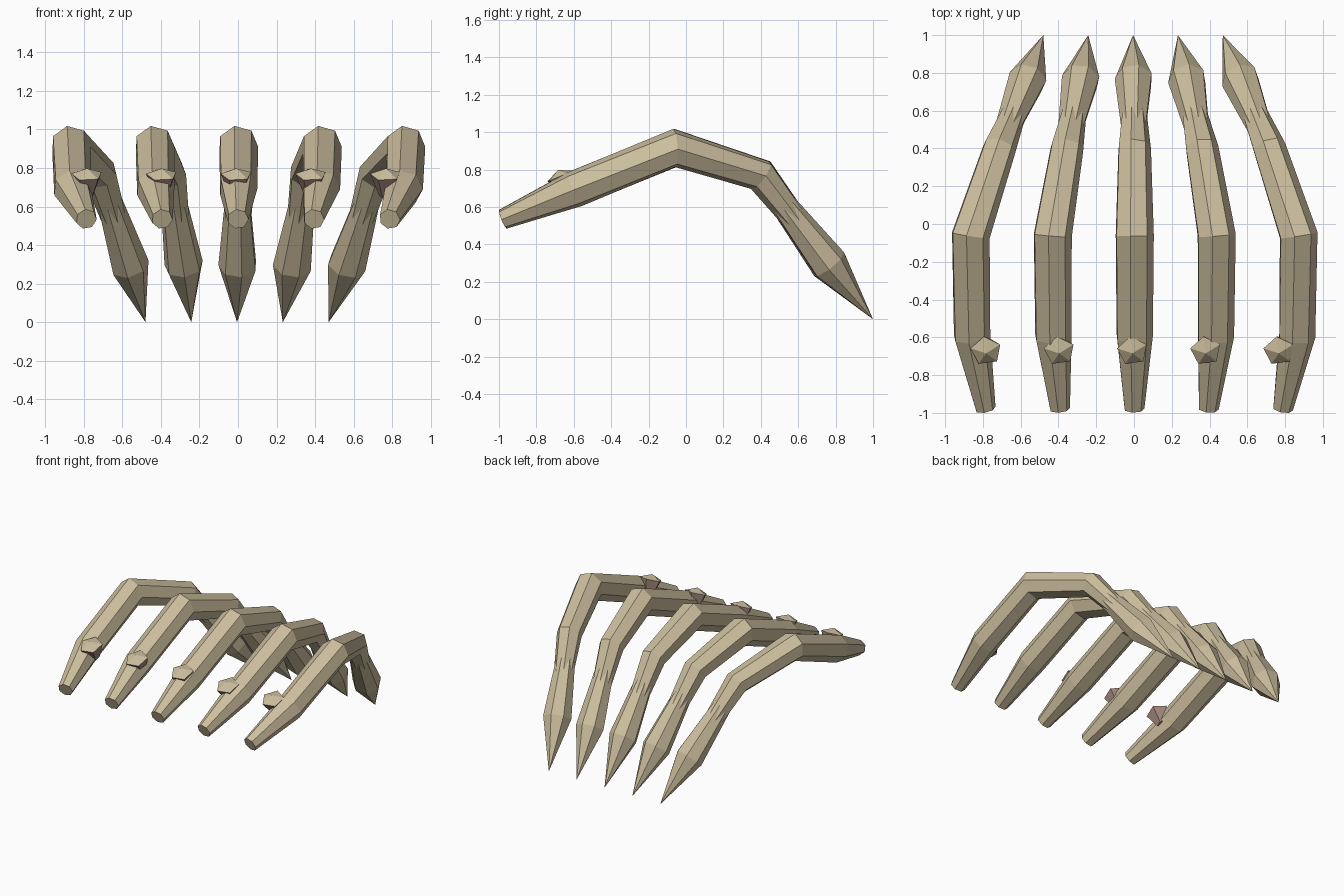
import bpy, bmesh, math
from mathutils import Vector, Matrix

if "Cube" in bpy.data.objects:
    bpy.data.objects.remove(bpy.data.objects["Cube"])

UP = Vector((0, 0, 1))


def material(name, rgb):
    m = bpy.data.materials.new(name)
    m.diffuse_color = (*rgb, 1)
    m.use_nodes = True
    m.node_tree.nodes["Principled BSDF"].inputs["Base Color"].default_value = m.diffuse_color
    return m


bone = material("pale bone", (0.61, 0.52, 0.345))
brown = material("dull reddish brown", (0.37, 0.245, 0.205))


def finish(name, bm, mats):
    bmesh.ops.recalc_face_normals(bm, faces=bm.faces[:])
    me = bpy.data.meshes.new(name)
    bm.to_mesh(me)
    bm.free()
    for m in mats:
        me.materials.append(m)
    ob = bpy.data.objects.new(name, me)
    bpy.context.collection.objects.link(ob)
    return ob


def tube(name, path, sides=7, start=100):
    """Flat faceted tube along (point, radius) pairs; radius 0 makes a point."""
    bm = bmesh.new()
    pts = [Vector(p) for p, r in path]
    rings = []
    for i, (p, r) in enumerate(path):
        a = (pts[i] - pts[i - 1]).normalized() if i else Vector()
        b = (pts[i + 1] - pts[i]).normalized() if i < len(pts) - 1 else Vector()
        t = (a + b).normalized()
        side = t.cross(UP).normalized()
        up = side.cross(t)
        if r == 0:
            rings.append([bm.verts.new(pts[i])])
            continue
        ring = []
        for k in range(sides):
            g = math.radians(start - 360 * k / sides)
            ring.append(bm.verts.new(pts[i] + r * (side * math.cos(g) + up * math.sin(g))))
        rings.append(ring)
    for lo, hi in zip(rings, rings[1:]):
        for k in range(sides):
            n = (k + 1) % sides
            if len(hi) == 1:
                bm.faces.new((lo[k], lo[n], hi[0]))
            else:
                bm.faces.new((lo[k], lo[n], hi[n], hi[k]))
    for ring in (rings[0], rings[-1]):
        if len(ring) > 1:
            bm.faces.new(ring)
    return finish(name, bm, [bone])


def stud(name, loc):
    """Five-sided stud: shallow bone point on top, brown tapered root below."""
    bm = bmesh.new()

    def ring(r, z):
        return [bm.verts.new((r * math.cos(math.radians(90 + 72 * k)),
                              r * math.sin(math.radians(90 + 72 * k)), z)) for k in range(5)]
    rim, root = ring(0.083, 0), ring(0.035, -0.12)
    tip = bm.verts.new((0, 0, 0.035))
    for k in range(5):
        n = (k + 1) % 5
        bm.faces.new((rim[k], rim[n], tip))
        bm.faces.new((rim[k], rim[n], root[n], root[k])).material_index = 1
    bm.faces.new(root).material_index = 1
    bm.transform(Matrix.Translation(loc) @ Matrix.Rotation(math.radians(22), 4, 'X')
                 @ Matrix.Rotation(math.radians(8), 4, 'Z'))
    return finish(name, bm, [bone, brown])


# five fingers, the outer ones bowing outwards and converging at the tips
for i, s in enumerate((-1, -0.5, 0, 0.5, 1), 1):
    tube(f"finger_bone_{i}", [
        ((s * 0.787, -0.978, 0.535), 0.055),
        ((s * 0.86, -0.595, 0.695), 0.100),
        ((s * 0.868, -0.06, 0.915), 0.105),
        ((s * 0.715, 0.40, 0.77), 0.090),
        ((s * 0.625, 0.62, 0.485), 0.064)])
    # separate claw overlapping the end of the bone
    tube(f"claw_{i}", [
        ((s * 0.693, 0.45, 0.705), 0.060),
        ((s * 0.563, 0.765, 0.295), 0.102),
        ((s * 0.475 - 0.005, 1.0, 0.0), 0)], start=75)
    stud(f"knuckle_stud_{i}", (s * 0.775 - 0.008, -0.672, 0.765))
